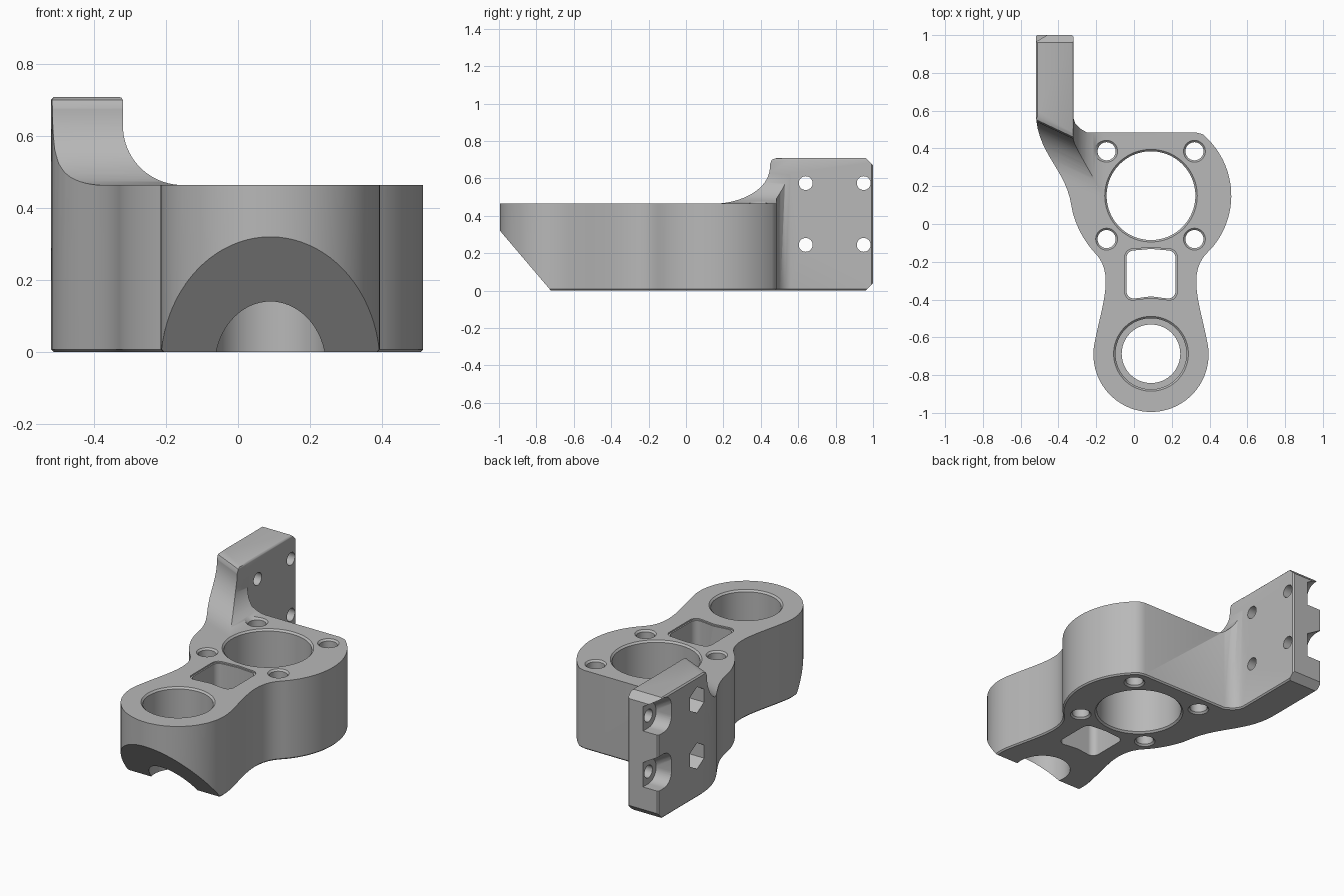
import bpy, bmesh, math
from mathutils import Vector, Matrix
from mathutils.geometry import interpolate_bezier

cube = bpy.data.objects.get("Cube")
if cube:
    bpy.data.objects.remove(cube, do_unlink=True)

grey = bpy.data.materials.new("machined grey")
grey.use_nodes = True
color = (0.48, 0.48, 0.48, 1)
grey.diffuse_color = color
grey.node_tree.nodes["Principled BSDF"].inputs["Base Color"].default_value = color

TOP, TALL = 0.465, 0.71       # deck height, mounting plate height
CX, BORE_Y, LUG_Y = 0.09, 0.15, -0.687


def arc(cx, cy, r, a0, a1, n):
    angles = [math.radians(a0 + (a1 - a0) * i / n) for i in range(n + 1)]
    return [(cx + r * math.cos(a), cy + r * math.sin(a)) for a in angles]


def bezier(*pts, n=14):
    return [(p.x, p.y) for p in interpolate_bezier(*[Vector(p) for p in pts], n)]


def finish(bm, name):
    bm.normal_update()
    bmesh.ops.recalc_face_normals(bm, faces=bm.faces)
    if bm.calc_volume(signed=True) < 0:
        bmesh.ops.reverse_faces(bm, faces=bm.faces)
    mesh = bpy.data.meshes.new(name)
    bm.to_mesh(mesh)
    bm.free()
    ob = bpy.data.objects.new(name, mesh)
    bpy.context.collection.objects.link(ob)
    return ob


def prism(name, pts, lo, hi, matrix=Matrix()):
    """Extrude a flat profile from lo to hi, then place it."""
    bm = bmesh.new()
    low, high = [[bm.verts.new((x, y, z)) for x, y in pts] for z in (lo, hi)]
    bm.faces.new(low)
    bm.faces.new(high)
    for i in range(len(pts)):
        bm.faces.new((low[i - 1], low[i], high[i], high[i - 1]))
    bm.transform(matrix)
    return finish(bm, name)


def turned(name, x, y, profile, n=64):
    """Revolve (radius, height) pairs around a vertical axis."""
    bm = bmesh.new()
    rings = [[bm.verts.new((px, py, z)) for px, py in arc(x, y, r, 0, 360, n)[:-1]]
             for r, z in profile]
    for a, b in zip(rings, rings[1:]):
        for i in range(n):
            bm.faces.new((a[i - 1], a[i], b[i], b[i - 1]))
    bm.faces.new(rings[0])
    bm.faces.new(rings[-1])
    return finish(bm, name)


def hull(name, pts):
    bm = bmesh.new()
    for p in pts:
        bm.verts.new(p)
    bmesh.ops.convex_hull(bm, input=bm.verts)
    return finish(bm, name)


def apply_mod(ob, mod):
    bpy.ops.object.select_all(action="DESELECT")
    bpy.context.view_layer.objects.active = ob
    ob.select_set(True)
    bpy.ops.object.modifier_apply(modifier=mod.name)


def cut(ob, cutter):
    cutter.hide_render = True
    mod = ob.modifiers.new("cut", "BOOLEAN")
    mod.operation, mod.solver, mod.object = "DIFFERENCE", "EXACT", cutter
    apply_mod(ob, mod)
    bpy.data.objects.remove(cutter, do_unlink=True)


# Body outline: lug, waist, bore housing, plate, swept left flank
neck = bezier((0.39, -0.637), (0.355, -0.44), (0.274, -0.26), (0.39, -0.15))
outline = arc(CX, LUG_Y - 0.003, 0.305, 170, 370, 48) + neck[1:]
outline += arc(CX, BORE_Y, 0.425, -45, 50, 28)[1:]
outline += [(0.325, 0.485), (-0.25, 0.485), (-0.285, 0.505), (-0.31, 0.53), (-0.32, 0.56),
            (-0.32, 1), (-0.52, 1)]
outline += bezier((-0.52, 0.6), (-0.52, 0.37), (-0.36, 0.3), (-0.33, 0.09))
outline += bezier((-0.33, 0.09), (-0.318, 0.01), (-0.27, -0.084), (-0.21, -0.15))[1:]
outline += [(2 * CX - x, y) for x, y in reversed(neck)][1:-1]
body = prism("bracket_body", outline, 0, TALL)

# Fine edge break along the rims
bevel = body.modifiers.new("edge_break", "BEVEL")
bevel.width, bevel.segments, bevel.angle_limit = 0.008, 1, math.radians(60)
bevel.use_clamp_overlap = False
apply_mod(body, bevel)


# Coves that lower the deck and blend it up into the plate
def cove(r, lip):
    pts = [(-3, TOP), (-r, TOP)] + arc(-r, TOP + r, r, -90, 0, 20)[1:]
    return pts + [(0, TALL - lip), (lip * 0.3, TALL - lip * 0.3), (lip, TALL), (lip, 2), (-3, 2)]


# profile x -> toward the plate, profile y -> up
side = Matrix(((-1, 0, 0, -0.32), (0, 0, 1, 0), (0, 1, 0, 0), (0, 0, 0, 1)))
cut(body, prism("side_cove", cove(0.165, 0.01), -2, 2, side))
across = Matrix(((0, 0, 1, 0), (1, 0, 0, 0), (0, 1, 0, 0), (0, 0, 0, 1)))
turn = Matrix.Translation((-0.32, 0.45, 0)) @ Matrix.Rotation(math.radians(-25), 4, "Z")
cut(body, prism("front_cove", cove(0.21, 0.03), -2, 2, turn @ across))

# Sloped underside of the lug and clipped plate corners, in side profile
cut(body, prism("lug_slope", [(-1.092, 0.435), (-1.3, -0.1), (-0.637, -0.1)], -1, 1, across))
for z, s in ((0, 1), (TALL, -1)):
    pts = [(0.94, z - 0.02 * s), (1.02, z + 0.06 * s), (1.1, z - 0.1 * s)]
    cut(body, prism("corner_clip", pts, -1, 1, across))


def flared(r):
    return [(r + 0.06, -0.05), (r, 0.01), (r, TOP - 0.01), (r + 0.06, TOP + 0.05)]


# Main bore, four deck holes, stepped lug bore
cut(body, turned("main_bore", CX, BORE_Y, flared(0.235), 80))
for x in (-0.145, 0.32):
    for y in (-0.08, 0.385):
        cut(body, turned("deck_hole", x, y, flared(0.048), 32))
cut(body, turned("lug_bore", CX, LUG_Y, [(0.155, -0.1), (0.155, 0.19), (0.188, 0.19),
                 (0.188, TOP - 0.01), (0.248, TOP + 0.05)], 72))


# Rounded window whose ends follow the two bores
def window(grow):
    r, h, top, low = 0.04, 0.13 + grow, -0.14 + grow, -0.395 - grow
    pts = arc(CX + h - r, top - r, r, 0, 90, 6) + [(CX, top + 0.008)]
    pts += arc(CX - h + r, top - r, r, 90, 180, 6)
    pts += arc(CX - h + r, low + r, r, 180, 270, 6) + [(CX, low + 0.012)]
    return pts + arc(CX + h - r, low + r, r, 270, 360, 6)


cut(body, prism("window", window(0), -0.1, 1))
cut(body, prism("window_rim", window(0.008), TOP - 0.008, 1))

# Plate holes: hex pockets inboard, open overhang-free pockets at the end
mid = -0.42
for z in (0.245, 0.575):
    for y in (0.64, 0.95):
        # profile (y, z) swept along x
        cut(body, prism("plate_hole", arc(y, z, 0.037, 0, 360, 32)[:-1], -1, 0, across))
    cut(body, prism("hex_pocket", arc(0.64, z, 0.077, 90, 450, 6)[:-1], -1, mid, across))
    ring = arc(0.95, z, 0.072, 90, 270, 20) + [(1.1, z - 0.072), (1.1, z + 0.072)]
    inner = [(mid, y, h) for y, h in ring]
    outer = [(-0.54, y, h) for y, h in ring]
    raised = [(-0.54, y, h + 0.07) for y, h in ring if h > z]
    cut(body, hull("end_pocket", inner + outer + raised))

body.data.materials.clear()
body.data.materials.append(grey)
for p in body.data.polygons:
    p.material_index = 0
bpy.ops.object.select_all(action="DESELECT")
body.select_set(True)
bpy.context.view_layer.objects.active = body
bpy.ops.object.shade_smooth_by_angle(angle=math.radians(30))
